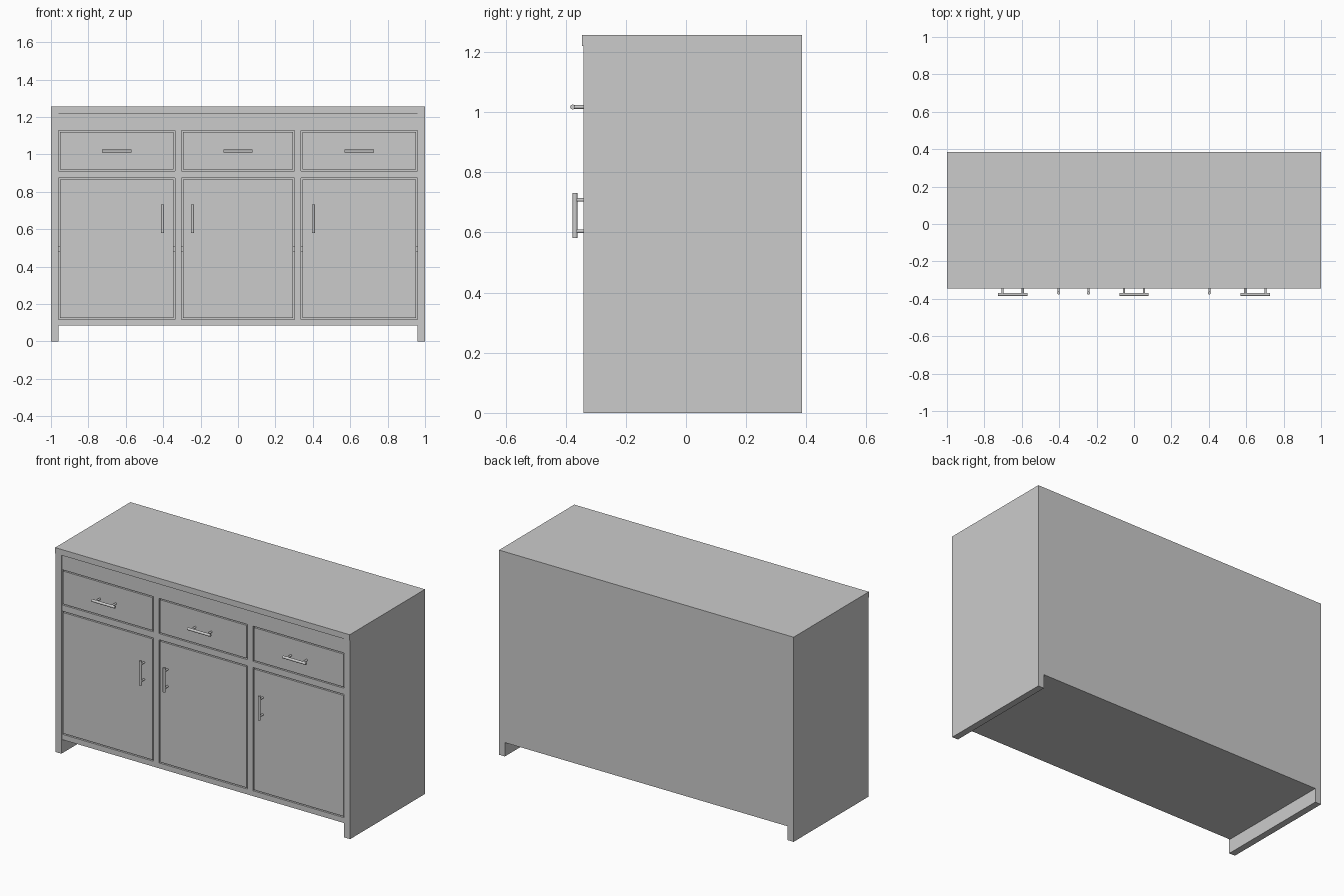
import bpy
from mathutils import Vector

if "Cube" in bpy.data.objects:
    bpy.data.objects.remove(bpy.data.objects["Cube"])

FRONT, BACK, FACE = -0.341, 0.385, -0.336   # panel front, back, recessed frame face


def box(name, x, y, z):
    """Box given by its (min, max) range on each axis."""
    lo, hi = zip(x, y, z)
    bpy.ops.mesh.primitive_cube_add(size=1, location=[(a + b) / 2 for a, b in zip(lo, hi)])
    ob = bpy.context.object
    ob.name = name
    ob.scale = [b - a for a, b in zip(lo, hi)]
    bpy.ops.object.transform_apply(location=False, rotation=False, scale=True)
    return ob


def rod(name, p, q, r):
    """Round rod from p to q."""
    p, q = Vector(p), Vector(q)
    d = q - p
    bpy.ops.mesh.primitive_cylinder_add(vertices=24, radius=r, depth=d.length, location=(p + q) / 2,
                                        rotation=d.to_track_quat('Z', 'Y').to_euler())
    ob = bpy.context.object
    ob.name = name
    bpy.ops.object.shade_smooth_by_angle()


def handle(name, centre, along, y):
    """Bar handle on two posts."""
    c, a = Vector((centre[0], y, centre[1])), Vector(along)
    rod(name + "_bar", c - a * 0.075, c + a * 0.075, 0.008)
    for s in (-1, 1):
        p = c + a * 0.052 * s
        rod(name + "_post", p, (p.x, FACE + 0.005, p.z), 0.006)


# Carcass: top, sides reaching the floor, back, bottom
box("top_slab", (-1, 1), (-0.345, BACK), (1.22, 1.256))
for s, n in ((-1, "left"), (1, "right")):
    box(n + "_side_panel", sorted((s, s * 0.96)), (FRONT, BACK), (0, 1.22))
box("back_panel", (-0.96, 0.96), (BACK - 0.02, BACK), (0.085, 1.22))
box("bottom_panel", (-0.96, 0.96), (FACE + 0.03, BACK - 0.02), (0.085, 0.118))
box("inner_shelf", (-0.96, 0.96), (FACE + 0.03, BACK - 0.02), (0.48, 0.51))

# Front frame
for n, z in (("bottom_rail", (0.085, 0.118)), ("middle_rail", (0.874, 0.912)),
             ("top_rail", (1.128, 1.22))):
    box(n, (-0.96, 0.96), (FACE, FACE + 0.03), z)
for s in (-1, 1):
    for z in ((0.118, 0.874), (0.912, 1.128)):
        box("frame_stile", sorted((s * 0.301, s * 0.337)), (FACE, FACE + 0.03), z)
    # Dividers between compartments
    box("divider", sorted((s * 0.301, s * 0.337)), (FACE + 0.03, BACK - 0.02), (0.118, 1.22))
box("drawer_deck", (-0.96, 0.96), (FACE + 0.03, BACK - 0.02), (0.874, 0.912))

# Inset drawers and doors, each with a thin gap around it
GAP = 0.007
columns = ((-0.96, -0.337), (-0.301, 0.301), (0.337, 0.96))
for i, ((a, b), door_x) in enumerate(zip(columns, (-0.403, -0.243, 0.403)), 1):
    x = (a + GAP, b - GAP)
    box(f"drawer_front_{i}", x, (FACE, FACE + 0.03), (0.912 + GAP, 1.128 - GAP))
    box(f"door_{i}", x, (FACE, FACE + 0.03), (0.118 + GAP, 0.874 - GAP))
    handle(f"drawer_handle_{i}", ((a + b) / 2, 1.017), (1.04, 0, 0), -0.377)
    handle(f"door_handle_{i}", (door_x, 0.656), (0, 0, 1), -0.369)
